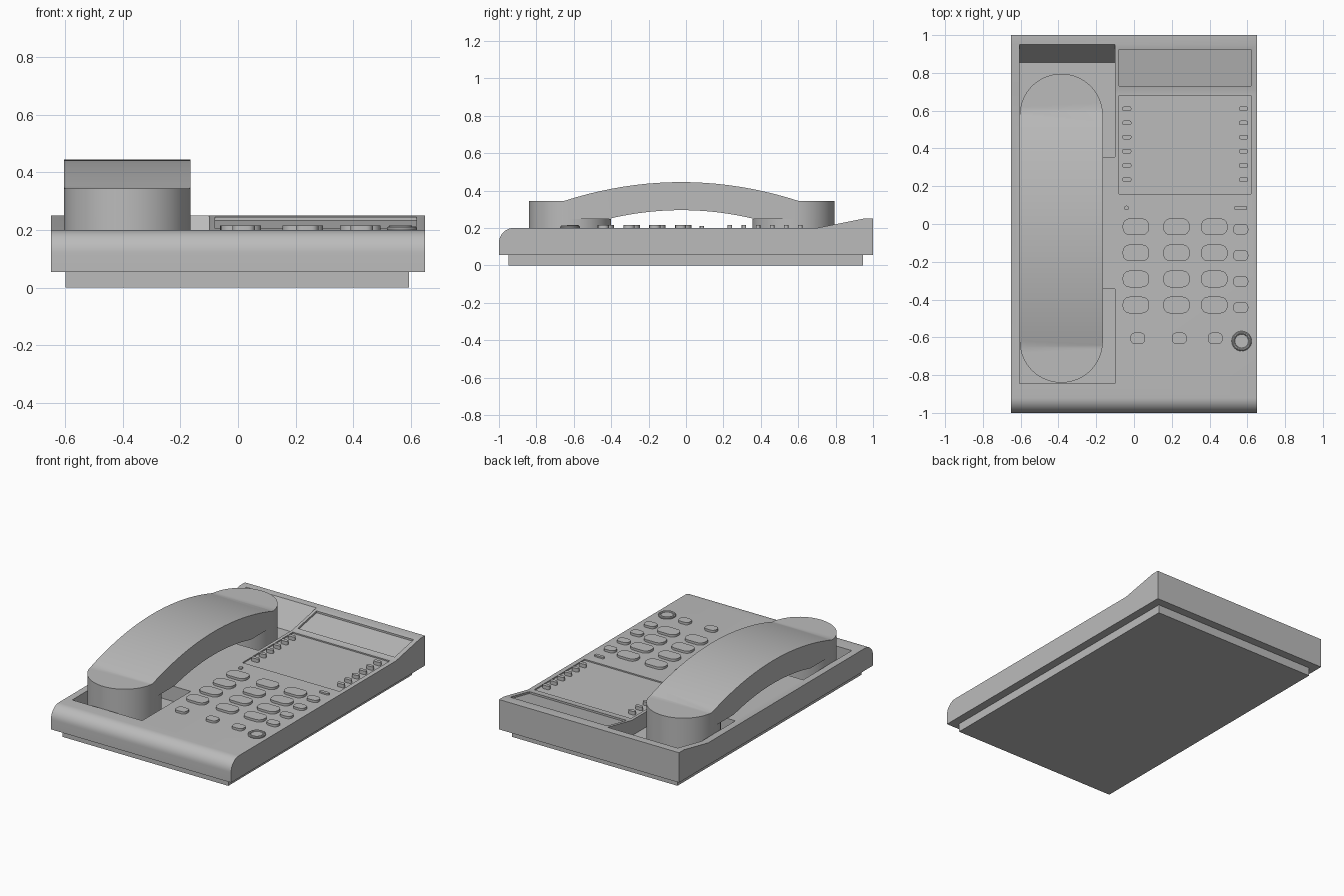
import bpy, bmesh
from math import sin, cos, pi, radians
from mathutils import Vector

cube = bpy.data.objects.get("Cube")
if cube:
    bpy.data.objects.remove(cube, do_unlink=True)

grey = bpy.data.materials.new("grey_plastic")
grey.use_nodes = True
COLOUR = (0.5, 0.5, 0.5, 1)
grey.diffuse_color = COLOUR
grey.node_tree.nodes["Principled BSDF"].inputs["Base Color"].default_value = COLOUR


def prism(name, outline, axis, lo, hi):
    """Extrude an outline along x (outline in y, z) or z (outline in x, y)."""
    bm = bmesh.new()
    place = (lambda a, b: (lo, a, b)) if axis == "x" else (lambda a, b: (a, b, lo))
    face = bm.faces.new([bm.verts.new(place(a, b)) for a, b in outline])
    grown = bmesh.ops.extrude_face_region(bm, geom=[face])["geom"]
    shift = Vector((hi - lo, 0, 0)) if axis == "x" else Vector((0, 0, hi - lo))
    verts = [v for v in grown if isinstance(v, bmesh.types.BMVert)]
    bmesh.ops.translate(bm, verts=verts, vec=shift)
    bmesh.ops.recalc_face_normals(bm, faces=bm.faces[:])
    mesh = bpy.data.meshes.new(name)
    bm.to_mesh(mesh)
    bm.free()
    mesh.materials.append(grey)
    obj = bpy.data.objects.new(name, mesh)
    bpy.context.collection.objects.link(obj)
    return obj


def rounded(cx, cy, w, h, r, steps=6):
    """Rounded rectangle outline."""
    pts = []
    for k, (sx, sy) in enumerate([(1, 1), (-1, 1), (-1, -1), (1, -1)]):
        for i in range(steps + 1):
            a = pi / 2 * (k + i / steps)
            pts.append((cx + sx * (w / 2 - r) + r * cos(a),
                        cy + sy * (h / 2 - r) + r * sin(a)))
    return pts


def rect(x0, x1, y0, y1):
    return [(x0, y0), (x1, y0), (x1, y1), (x0, y1)]


def circle(cx, cy, r, n=48):
    return [(cx + r * cos(2 * pi * i / n), cy + r * sin(2 * pi * i / n)) for i in range(n)]


def bow(y0, y1, z, rise, n=20):
    """Shallow arch from y0 to y1."""
    return [(y0 + (y1 - y0) * i / n, z + rise * (1 - (2 * i / n - 1) ** 2))
            for i in range(n + 1)]


def combine(obj, others, operation):
    """Apply boolean operations and remove the helpers."""
    for other in others:
        other.hide_render = True
        mod = obj.modifiers.new("cut", "BOOLEAN")
        mod.operation, mod.object, mod.solver = operation, other, "EXACT"
    graph = bpy.context.evaluated_depsgraph_get()
    graph.update()
    mesh = bpy.data.meshes.new_from_object(obj.evaluated_get(graph))
    obj.modifiers.clear()
    obj.data = mesh
    for other in others:
        bpy.data.objects.remove(other, do_unlink=True)


# Foot plate and main housing with rounded front lip and raised rear
prism("foot_plate", rect(-0.6, 0.595, -0.95, 0.945), "z", 0, 0.055)
lip = [(-0.92 - 0.08 * cos(pi / 2 * i / 10), 0.12 + 0.08 * sin(pi / 2 * i / 10))
       for i in range(11)]
body = prism("housing", [(-1, 0.055)] + lip + [(0.7, 0.2), (0.95, 0.25), (1, 0.25), (1, 0.055)],
             "x", -0.65, 0.65)

# Cradle pockets, screen recess and label recess
FLOOR = 0.1
left, right = -0.605, -0.1
combine(body, [
    prism("front_pocket_cutter", rect(left, right, -0.845, -0.345), "z", FLOOR, 0.4),
    prism("rear_pocket_cutter", [(0.355, FLOOR), (0.855, FLOOR), (0.95, 0.25),
                                 (0.95, 0.4), (0.355, 0.4)], "x", left, right),
    prism("screen_cutter", [(0.73, 0.194), (0.925, 0.233), (0.925, 0.4), (0.73, 0.4)],
          "x", -0.08, 0.62),
    prism("label_cutter", rect(-0.08, 0.62, 0.16, 0.68), "z", 0.192, 0.4),
], "DIFFERENCE")

# Handset: arched side profile trimmed to a rounded plan, with two round ends
HX, R = -0.385, 0.22
EAR, MOUTH = 0.575, -0.62
top = [(-0.9, 0.345)] + bow(-0.65, 0.6, 0.345, 0.1) + [(0.9, 0.345)]
under = [(0.9, 0.247)] + bow(-0.42, 0.37, 0.247, 0.048)[::-1] + [(-0.9, 0.247)]
grip = prism("handset_grip", top + under, "x", HX - 0.4, HX + 0.4)
plan = rounded(HX, (EAR + MOUTH) / 2, 2 * R, EAR - MOUTH + 2 * R, R - 0.0005, 16)
combine(grip, [prism("plan_cutter", plan, "z", 0, 0.6)], "INTERSECT")
for name, y in (("earpiece", EAR), ("mouthpiece", MOUTH)):
    prism(name, circle(HX, y, R, 64), "z", FLOOR, 0.247)


def button(name, x, y, w, h, r, top_z=0.215):
    prism(name, rounded(x, y, w, h, r), "z", 0.19, top_z)


# Dial keys, with the function keys beside and below
for row in range(4):
    y = -0.015 - 0.138 * row
    for x in (0.01, 0.225, 0.425):
        button("dial_key", x, y, 0.14, 0.088, 0.038)
    button("side_key", 0.565, y - 0.013, 0.08, 0.058, 0.025)
for x in (0.02, 0.24, 0.43):
    button("lower_key", x, -0.605, 0.078, 0.06, 0.024)

# Memory keys on both sides of the label area
for row in range(6):
    for x in (-0.038, 0.58):
        button("memory_key", x, 0.61 - 0.075 * row, 0.048, 0.024, 0.01)

# Indicator lights
button("round_light", -0.04, 0.085, 0.024, 0.024, 0.0115, 0.21)
button("bar_light", 0.565, 0.085, 0.068, 0.022, 0.009, 0.21)

# Round key with a raised ring
prism("round_key", circle(0.57, -0.62, 0.04, 32), "z", 0.19, 0.206)
bpy.ops.mesh.primitive_torus_add(location=(0.57, -0.62, 0.204), major_radius=0.044,
                                 minor_radius=0.009, major_segments=32, minor_segments=10)
ring = bpy.context.object
ring.name = "round_key_ring"
ring.data.materials.append(grey)

# Smooth the curved walls, keep hard edges crisp
bpy.ops.object.select_all(action="DESELECT")
for obj in bpy.context.collection.objects:
    if obj.type == "MESH":
        obj.select_set(True)
        bpy.context.view_layer.objects.active = obj
bpy.ops.object.shade_smooth_by_angle(angle=radians(30))
